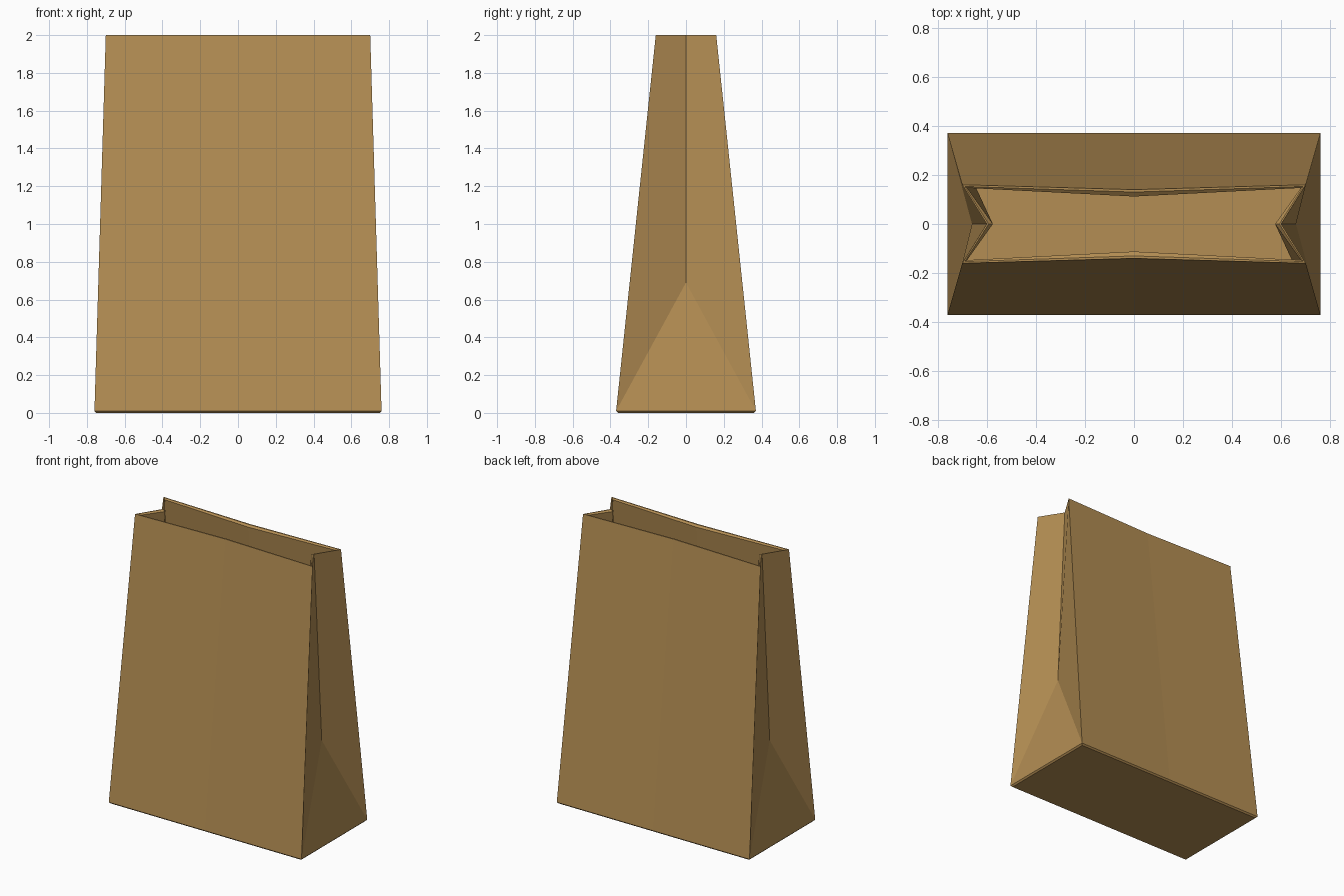
import bpy, bmesh

if "Cube" in bpy.data.objects:
    bpy.data.objects.remove(bpy.data.objects["Cube"])

paper = bpy.data.materials.new("kraft_paper")
paper.diffuse_color = (0.456, 0.27, 0.087, 1)
paper.use_nodes = True
paper.node_tree.nodes["Principled BSDF"].inputs["Base Color"].default_value = paper.diffuse_color

bm = bmesh.new()


def ring(cx, cy, mid_y, crease_x, z):
    """Eight-point outline: corners, front/back middles and side creases."""
    pts = [(cx, -cy), (crease_x, 0), (cx, cy), (0, mid_y),
           (-cx, cy), (-crease_x, 0), (-cx, -cy), (0, -mid_y)]
    return [bm.verts.new((x, y, z)) for x, y in pts]


def bridge(a, b):
    n = len(a)
    for i in range(n):
        j = (i + 1) % n
        bm.faces.new((a[i], a[j], b[j], b[i]))


def base(hx, hy, z):
    """Six-point rectangle with front and back middles."""
    pts = [(hx, -hy), (hx, hy), (0, hy), (-hx, hy), (-hx, -hy), (0, -hy)]
    return [bm.verts.new((x, y, z)) for x, y in pts]


def walls(low, top, apex_x, apex_z):
    """Front and back panels plus the folded gussets on both sides."""
    for c, n, t in ((1, 2, 2), (2, 3, 3), (4, 5, 6), (5, 0, 7)):
        bm.faces.new((low[c], low[n], top[(t + 1) % 8], top[t]))
    for a, b, t, s in ((0, 1, 0, 1), (3, 4, 4, -1)):
        apex = bm.verts.new((s * apex_x, 0, apex_z))
        bm.faces.new((low[a], low[b], apex))
        bm.faces.new((low[a], apex, top[t + 1], top[t]))
        bm.faces.new((apex, low[b], top[t + 2], top[t + 1]))


# outer skin with a small chamfer at the foot
foot = base(0.75, 0.36, 0)
low = base(0.76, 0.37, 0.01)
top = ring(0.70, 0.16, 0.14, 0.60, 2.0)
bm.faces.new(foot)
bridge(foot, low)
walls(low, top, 0.66, 0.69)

# rim, bevelled towards the opening
lip = ring(0.69, 0.153, 0.13, 0.592, 2.0)
inner_top = ring(0.68, 0.147, 0.112, 0.575, 1.99)
bridge(top, lip)
bridge(lip, inner_top)

# inner skin and floor
inner_low = base(0.735, 0.345, 0.025)
walls(inner_low, inner_top, 0.635, 0.69)
bm.faces.new(inner_low)

bmesh.ops.recalc_face_normals(bm, faces=bm.faces[:])
mesh = bpy.data.meshes.new("paper_bag")
bm.to_mesh(mesh)
bm.free()
mesh.materials.append(paper)
bag = bpy.data.objects.new("paper_bag", mesh)
bpy.context.collection.objects.link(bag)
